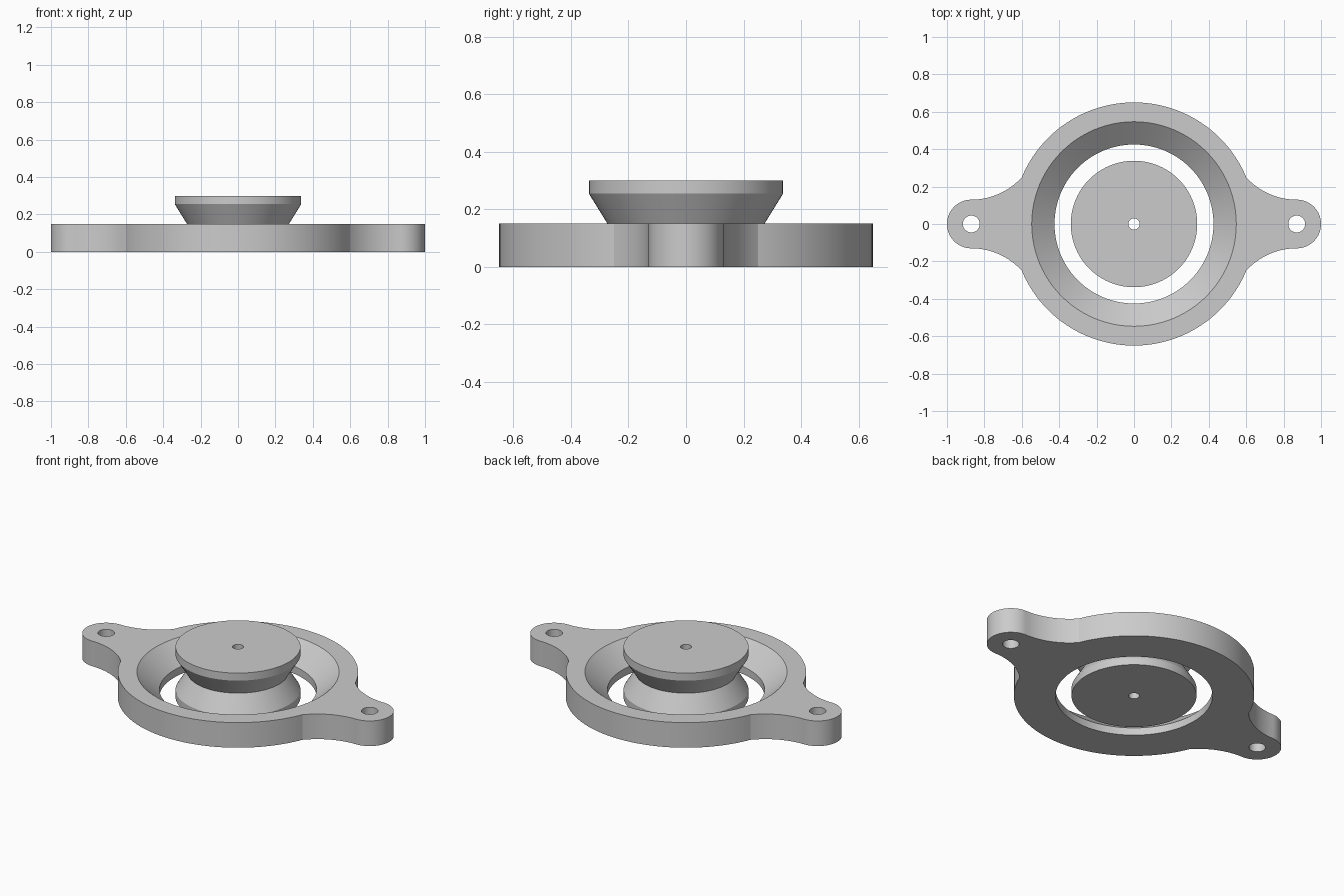
import bpy, bmesh
from math import pi, sin, cos, atan2, radians

default = bpy.data.objects.get("Cube")
if default:
    bpy.data.objects.remove(default, do_unlink=True)

HEIGHT = 0.15
SEGMENTS = 96

metal = bpy.data.materials.new("light grey")
metal.use_nodes = True
GREY = (0.6, 0.6, 0.6, 1)
metal.diffuse_color = GREY
metal.node_tree.nodes["Principled BSDF"].inputs["Base Color"].default_value = GREY


def make_object(name, bm):
    bmesh.ops.recalc_face_normals(bm, faces=bm.faces)
    mesh = bpy.data.meshes.new(name)
    bm.to_mesh(mesh)
    bm.free()
    mesh.materials.append(metal)
    obj = bpy.data.objects.new(name, mesh)
    bpy.context.collection.objects.link(obj)
    return obj


def lathe(name, profile, x=0, closed=False):
    """Turn a (radius, z) profile around a vertical axis at x."""
    bm = bmesh.new()
    rings = [[bm.verts.new((x + r * cos(2 * pi * i / SEGMENTS),
                            r * sin(2 * pi * i / SEGMENTS), z))
              for i in range(SEGMENTS)] for r, z in profile]
    pairs = list(zip(rings, rings[1:]))
    if closed:
        pairs.append((rings[-1], rings[0]))
    else:
        bm.faces.new(rings[0])
        bm.faces.new(rings[-1])
    for a, b in pairs:
        for i in range(SEGMENTS):
            j = (i + 1) % SEGMENTS
            bm.faces.new((a[i], a[j], b[j], b[i]))
    return make_object(name, bm)


def arc(cx, cy, r, start, end, steps):
    return [(cx + r * cos(start + (end - start) * i / steps),
             cy + r * sin(start + (end - start) * i / steps))
            for i in range(steps + 1)]


def cut(target, cutter):
    cutter.hide_render = True
    mod = target.modifiers.new("cut", "BOOLEAN")
    mod.object = cutter
    mod.operation = "DIFFERENCE"
    mod.solver = "EXACT"
    bpy.context.view_layer.objects.active = target
    bpy.ops.object.modifier_apply(modifier=mod.name)
    bpy.data.objects.remove(cutter, do_unlink=True)


# Flange plate: one quarter outline (ear tip, concave neck, ring), mirrored
EAR_X, EAR_R, RING_R = 0.87, 0.13, 0.65
NECK_R = 0.364
neck_y = EAR_R + NECK_R
join = (0.6, 0.25)
neck_end = atan2(join[1] - neck_y, join[0] - EAR_X) % (2 * pi)
quarter = (arc(EAR_X, 0, EAR_R, 0, pi / 2, 20)
           + arc(EAR_X, neck_y, NECK_R, 1.5 * pi, neck_end, 16)[1:]
           + arc(0, 0, RING_R, atan2(join[1], join[0]), pi / 2, 32)[1:])
half = quarter + [(-x, y) for x, y in reversed(quarter[:-1])]
outline = half + [(x, -y) for x, y in reversed(half[1:-1])]

bm = bmesh.new()
base = bm.faces.new([bm.verts.new((x, y, 0)) for x, y in outline])
extruded = bmesh.ops.extrude_face_region(bm, geom=[base], use_keep_orig=True)
for v in extruded["geom"]:
    if isinstance(v, bmesh.types.BMVert):
        v.co.z = HEIGHT
flange = make_object("flange_plate", bm)

# Tapered seat with a short straight lip, and the bolt holes
slope = (0.547 - 0.425) / (HEIGHT - 0.045)
cut(flange, lathe("seat_cutter", [(0.425, -0.1), (0.425, 0.045),
                                  (0.547 + slope * 0.1, HEIGHT + 0.1)]))
for side in (-1, 1):
    cut(flange, lathe("bolt_cutter", [(0.045, -0.1), (0.045, HEIGHT + 0.1)],
                      x=side * EAR_X))

# Waisted plug with a central bore
plug = lathe("waisted_plug", [(0.03, 0), (0.338, 0), (0.338, 0.045),
                              (0.273, HEIGHT), (0.338, 0.255),
                              (0.338, 0.3), (0.03, 0.3)], closed=True)

# Smooth curved walls, keep hard rims
bpy.ops.object.select_all(action="DESELECT")
for obj in (flange, plug):
    obj.select_set(True)
bpy.context.view_layer.objects.active = plug
bpy.ops.object.shade_smooth_by_angle(angle=radians(15))
